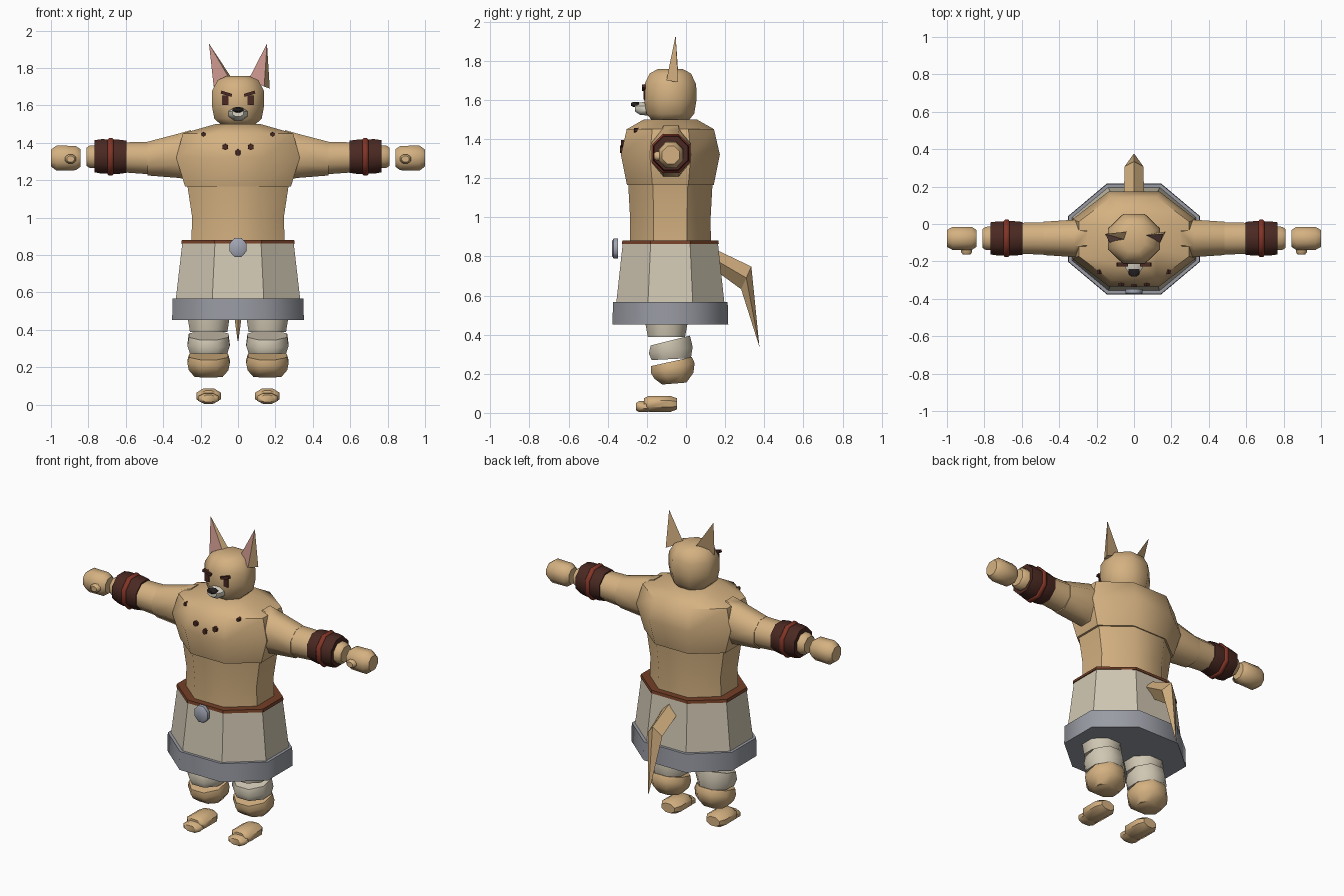
import bpy
import bmesh
from math import cos, sin, pi, radians
from mathutils import Vector

cube = bpy.data.objects.get("Cube")
if cube:
    bpy.data.objects.remove(cube, do_unlink=True)


def material(name, r, g, b):
    mat = bpy.data.materials.new(name)
    mat.use_nodes = True
    mat.diffuse_color = (r, g, b, 1)
    shader = next(n for n in mat.node_tree.nodes if n.type == 'BSDF_PRINCIPLED')
    shader.inputs["Base Color"].default_value = (r, g, b, 1)
    return mat


fur = material("tan_fur", .66, .44, .22)
cloth = material("cream_cloth", .63, .57, .45)
trim = material("grey_trim", .32, .33, .37)
metal = material("buckle_metal", .36, .38, .45)
leather = material("belt_leather", .17, .05, .02)
wrap = material("dark_brown", .07, .022, .016)
cord = material("red_cord", .22, .035, .02)
pink = material("ear_pink", .56, .29, .25)
black = material("nose_black", .02, .015, .015)
pale = material("pale_muzzle", .7, .66, .56)


def finish(bm, name, mats, angle):
    """Turn a bmesh into an object, smoothing edges below the angle."""
    bmesh.ops.recalc_face_normals(bm, faces=bm.faces)
    mesh = bpy.data.meshes.new(name)
    bm.to_mesh(mesh)
    bm.free()
    for mat in mats:
        mesh.materials.append(mat)
    obj = bpy.data.objects.new(name, mesh)
    bpy.context.collection.objects.link(obj)
    if angle:
        bpy.ops.object.select_all(action='DESELECT')
        obj.select_set(True)
        bpy.context.view_layer.objects.active = obj
        bpy.ops.object.shade_smooth_by_angle(angle=radians(angle))
    return obj


def loft(name, mat, rings, axis='z', angle=50, sides=8, diamond=False):
    """Skin rings of (centre, half width, half depth, optional slant) along an axis."""
    along = Vector([float(a == axis) for a in 'xyz'])
    u = Vector((0, 1, 0)) if axis == 'x' else Vector((1, 0, 0))
    v = Vector((0, 1, 0)) if axis == 'z' else Vector((0, 0, 1))
    grow = 1 if diamond else 1 / cos(pi / sides)
    turn = 0 if diamond else pi / sides
    bm = bmesh.new()
    loops = []
    for centre, hu, hv, *slant in rings:
        loop = []
        for i in range(sides):
            t = turn + 2 * pi * i / sides
            p = Vector(centre) + u * hu * grow * cos(t)
            p += (v + along * (slant[0] if slant else 0)) * hv * grow * sin(t)
            loop.append(bm.verts.new(p))
        loops.append(loop)
    for a, b in zip(loops, loops[1:]):
        for i in range(sides):
            j = (i + 1) % sides
            bm.faces.new((a[i], a[j], b[j], b[i]))
    bm.faces.new(loops[0])
    bm.faces.new(loops[-1])
    return finish(bm, name, [mat], angle)


def box(name, mat, place, size, tilt=0):
    bm = bmesh.new()
    bmesh.ops.create_cube(bm, size=1)
    bmesh.ops.scale(bm, vec=size, verts=bm.verts)
    obj = finish(bm, name, [mat], 0)
    obj.location = place
    obj.rotation_euler.y = tilt
    return obj


def ear(name, tip, front, inner, back):
    """Thin pyramid whose first face is the pink lining."""
    bm = bmesh.new()
    a, b, c, d = [bm.verts.new(p) for p in (tip, front, inner, back)]
    for k, face in enumerate(((a, b, c), (a, c, d), (a, d, b), (b, c, d))):
        bm.faces.new(face).material_index = int(k > 0)
    return finish(bm, name, [pink, fur], 0)


def upright(x, y, profile):
    """Rings stacked on one vertical axis from (height, half x, half y)."""
    return [((x, y, z), hx, hy) for z, hx, hy in profile]


mid = -.08

# Torso and head
loft("chest", fur, upright(0, mid, [
    (1.165, .283, .222), (1.32, .33, .253), (1.45, .295, .223), (1.5, .12, .135)]))
loft("waist", fur, upright(0, mid, [
    (.86, .25, .207), (1.0, .245, .206), (1.18, .272, .216)]))
loft("head", fur, upright(0, mid, [
    (1.49, .085, .09), (1.53, .127, .122), (1.6, .14, .134),
    (1.68, .138, .132), (1.735, .108, .105), (1.757, .06, .065)]))

# Ears, the two lean slightly differently
ear("right_ear", (-.155, -.053, 1.93), (-.13, -.1, 1.7),
    (-.045, -.085, 1.74), (-.03, -.04, 1.74))
ear("left_ear", (.155, -.053, 1.93), (.14, -.1, 1.7),
    (.06, -.06, 1.745), (.17, -.04, 1.69))

# Face
loft("muzzle", pale, [((0, -.18, 1.555), .055, .036),
                      ((0, -.235, 1.555), .046, .032),
                      ((0, -.26, 1.56), .03, .02)], axis='y')
loft("nose", black, [((0, -.24, 1.575), .03, .015),
                     ((0, -.27, 1.577), .028, .013),
                     ((0, -.28, 1.577), .016, .008)], axis='y')

# Kilt, trim, belt and buckle
loft("kilt", cloth, upright(0, mid, [(.5, .34, .283), (.87, .297, .243)]), angle=30)
loft("kilt_trim", trim, upright(0, mid, [(.452, .352, .296), (.567, .35, .293)]))
loft("belt", leather, upright(0, mid, [(.862, .304, .248), (.88, .3, .245)]), angle=30)
loft("buckle", metal, [((0, -.348, .84), .045, .051),
                       ((0, -.37, .84), .045, .051),
                       ((0, -.377, .84), .035, .04)], axis='y')

# Tail, a bent tapering diamond
loft("tail", fur, [((0, .12, .8), .055, .05),
                   ((0, .308, .69), .05, .058, .45),
                   ((0, .375, .34), .002, .002)],
     axis='y', angle=0, sides=4, diamond=True)

# Central chest mark
loft("chest_mark_middle", wrap, [((0, -.31, 1.347), .014, .018),
                                 ((0, -.337, 1.347), .012, .016)], axis='y', sides=6)

for side, s in (("left", 1), ("right", -1)):
    # Eyes, brows and chest marks
    box(side + "_eye", wrap, (s * .066, -.214, 1.628), (.032, .009, .05))
    box(side + "_brow", wrap, (s * .062, -.216, 1.662), (.06, .02, .016), -s * .3)
    for label, x, y, z, r in (("chest", .068, -.321, 1.377, .016),
                              ("shoulder", .185, -.256, 1.445, .011)):
        loft(side + "_" + label + "_mark", wrap,
             [((s * x, y + .014, z), r, r), ((s * x, y - .011, z), r * .9, r * .9)],
             axis='y', sides=6)

    # Arm pieces as (distance out, height, half depth, half height)
    pieces = {
        "upper_arm": (fur, [(.25, 1.335, .09, .133), (.32, 1.33, .1, .118),
                            (.485, 1.315, .089, .09)]),
        "forearm": (fur, [(.48, 1.318, .086, .086), (.62, 1.322, .083, .08)]),
        "arm_wrap": (wrap, [(.597, 1.325, .088, .086), (.64, 1.325, .092, .092),
                            (.73, 1.327, .091, .092), (.766, 1.328, .086, .086)]),
        "arm_cord": (cord, [(.665, 1.325, .092, .093), (.672, 1.325, .1, .1),
                            (.69, 1.325, .1, .1), (.697, 1.325, .092, .093)]),
        "wrist": (fur, [(.74, 1.325, .064, .063), (.793, 1.325, .062, .06),
                        (.81, 1.325, .05, .048)]),
        "hand": (fur, [(.842, 1.318, .045, .047), (.868, 1.318, .062, .065),
                       (.97, 1.318, .062, .067), (1.0, 1.318, .045, .045)]),
    }
    for part, (mat, rings) in pieces.items():
        loft(side + "_" + part, mat,
             [((s * x, -.077, z), hy, hz) for x, z, hy, hz in rings], axis='x')
    loft(side + "_thumb", fur, [((s * .895, -.12, 1.313), .03, .024),
                                ((s * .895, -.15, 1.313), .03, .024),
                                ((s * .895, -.163, 1.313), .02, .016)], axis='y')

    # Legs, with slanted cuffs and shins
    x = s * .157
    loft(side + "_trouser", cloth, upright(x, -.1, [
        (.388, .1, .095), (.47, .113, .11), (.56, .113, .11)]))
    loft(side + "_trouser_cuff", cloth, [((x, -.075, .275), .1, .1, .05),
                                         ((x, -.078, .32), .113, .112, .15),
                                         ((x, -.08, .37), .106, .1, .25)])
    loft(side + "_shin", fur, [((x, -.06, .15), .075, .062, .08),
                               ((x, -.062, .19), .106, .1, .15),
                               ((x, -.068, .23), .113, .112, .22),
                               ((x, -.075, .262), .104, .105, .22)])

    # Feet and toes
    loft(side + "_foot", fur, [((x, -.215, .046), .045, .028),
                               ((x, -.19, .046), .066, .041),
                               ((x, -.08, .046), .066, .041),
                               ((x, -.045, .046), .045, .028)], axis='y')
    loft(side + "_toes", fur, [((x, -.19, .034), .055, .028),
                               ((x, -.24, .032), .056, .028),
                               ((x, -.256, .032), .04, .018)], axis='y')
